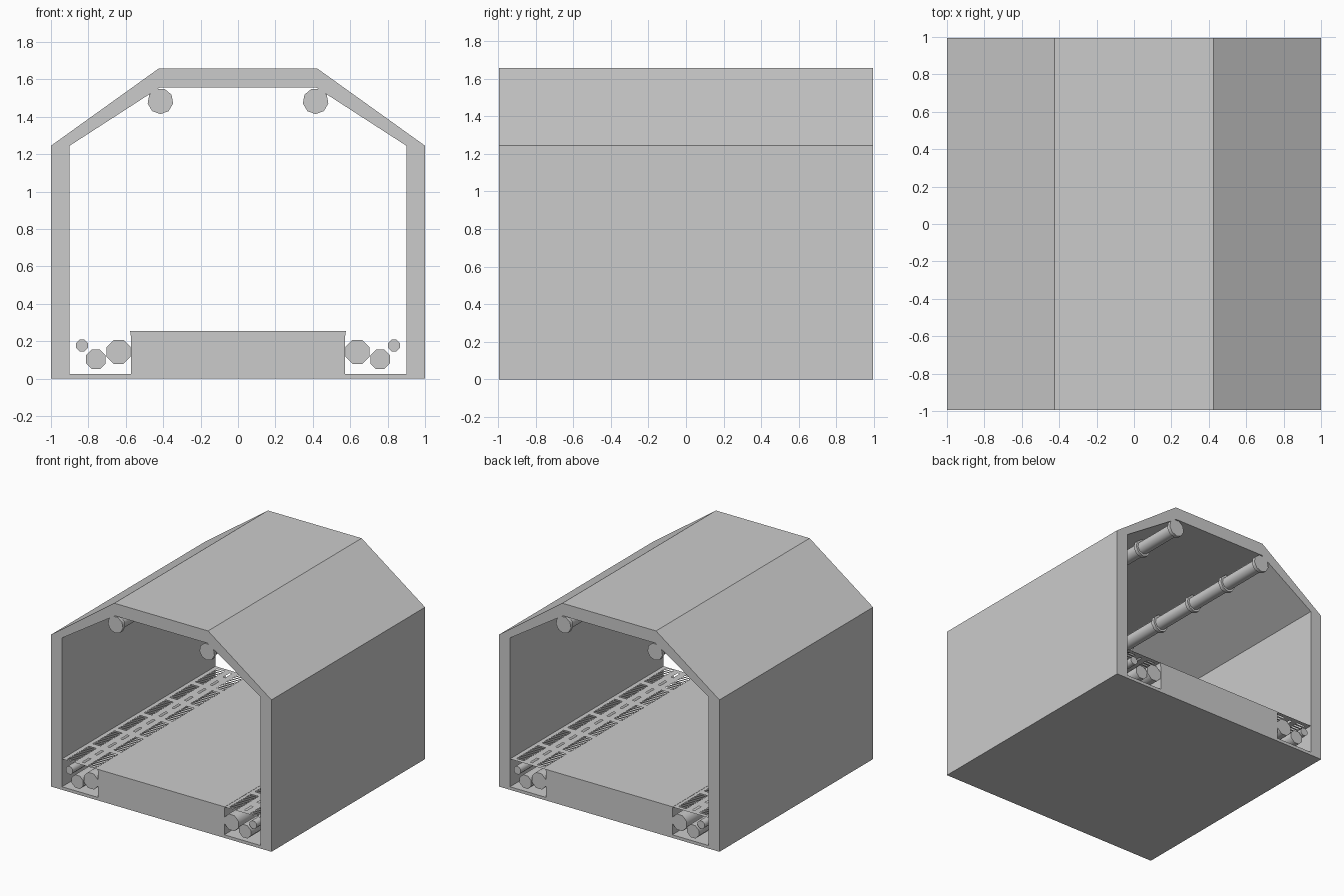
import bpy, bmesh, math

if "Cube" in bpy.data.objects:
    bpy.data.objects.remove(bpy.data.objects["Cube"])

HALF = 0.995  # half length of the corridor


def finish(bm, name):
    me = bpy.data.meshes.new(name)
    bm.to_mesh(me)
    bm.free()
    ob = bpy.data.objects.new(name, me)
    bpy.context.collection.objects.link(ob)
    return ob


def extrude_profile(name, pts):
    """Closed (x, z) outline pushed along the full length."""
    bm = bmesh.new()
    face = bm.faces.new([bm.verts.new((x, -HALF, z)) for x, z in pts])
    out = bmesh.ops.extrude_face_region(bm, geom=[face])
    moved = [v for v in out["geom"] if isinstance(v, bmesh.types.BMVert)]
    bmesh.ops.translate(bm, verts=moved, vec=(0, 2 * HALF, 0))
    bmesh.ops.recalc_face_normals(bm, faces=bm.faces)
    return finish(bm, name)


def pipe(name, x, z, sections, sides):
    """Lathe along y: sections are (y, radius) pairs, capped at both ends."""
    bm = bmesh.new()
    rings = []
    for y, r in sections:
        angles = [2 * math.pi * (i + 0.5) / sides for i in range(sides)]
        rings.append([bm.verts.new((x + r * math.sin(a), y, z + r * math.cos(a))) for a in angles])
    for a, b in zip(rings, rings[1:]):
        for i in range(sides):
            j = (i + 1) % sides
            bm.faces.new((a[i], a[j], b[j], b[i]))
    bm.faces.new(rings[0])
    bm.faces.new(rings[-1])
    bmesh.ops.recalc_face_normals(bm, faces=bm.faces)
    ob = finish(bm, name)
    bpy.ops.object.select_all(action='DESELECT')
    ob.select_set(True)
    bpy.context.view_layer.objects.active = ob
    bpy.ops.object.shade_smooth_by_angle(angle=math.radians(50))


def grate(name, side):
    """Thin walkway sheet over the pipe channel, with rows of slots."""
    bm = bmesh.new()
    panels, slots = 6, 10
    length = 2 * HALF / panels
    pitch = (length - 0.04) / slots

    def quad(x0, x1, y0, y1):
        pts = [(x0, y0), (x1, y0), (x1, y1), (x0, y1)]
        f = bm.faces.new([bm.verts.new((side * x, y, 0.253)) for x, y in pts])
        if side < 0:
            f.normal_flip()

    # solid strips between the slot rows
    for x0, x1 in ((0.57, 0.605), (0.675, 0.725), (0.745, 0.795), (0.865, 0.9)):
        quad(x0, x1, -HALF, HALF)
    for p in range(panels):
        y0 = -HALF + p * length
        # slotted rows: solid bars between the openings
        for x0, x1 in ((0.605, 0.675), (0.795, 0.865)):
            quad(x0, x1, y0, y0 + 0.02)
            quad(x0, x1, y0 + length - 0.02, y0 + length)
            for s in range(slots):
                y = y0 + 0.02 + s * pitch
                quad(x0, x1, y + pitch * 0.5, y + pitch)
        # middle row: two long dashes per panel
        for d in range(2):
            y = y0 + d * length / 2
            quad(0.725, 0.745, y, y + 0.04)
            quad(0.725, 0.745, y + length / 2 - 0.04, y + length / 2)
    bmesh.ops.remove_doubles(bm, verts=bm.verts, dist=0.0001)
    finish(bm, name)


# outer walls, sloped shoulders and roof, ending at the base plate
half = [(1, 0.0), (1, 1.245), (0.425, 1.657)]
inner = [(0.42, 1.555), (0.9, 1.245), (0.9, 0.025)]
outline = half + [(-x, z) for x, z in reversed(half)]
outline += [(-x, z) for x, z in reversed(inner)]
# raised floor slab between the two pipe channels
floor = [(-0.572, 0.025), (-0.572, 0.22), (-0.577, 0.255)]
outline += floor + [(-x, z) for x, z in reversed(floor)]
outline += list(reversed(inner))
# the inner loop is split so the ring stays one simple outline
shell = half + [(-x, z) for x, z in reversed(half)]
shell += [(-x, z) for x, z in reversed(inner)] + inner
walls = [(1, 0), (1, 1.245), (0.425, 1.657), (-0.425, 1.657), (-1, 1.245), (-1, 0),
         (-0.9, 0), (-0.9, 1.245), (-0.42, 1.555), (0.42, 1.555), (0.9, 1.245), (0.9, 0)]
extrude_profile("wall_and_roof_shell", walls)
base = [(-0.9, 0), (-0.9, 0.025)] + floor
extrude_profile("floor_slab", base + [(-x, z) for x, z in reversed(base)])

# ceiling pipes: slim tube with raised collars
collars = []
for i in range(6):
    c = -HALF + 0.015 + i * (2 * HALF - 0.03) / 5
    collars += [(c - 0.015, 0.052), (c - 0.015, 0.069), (c + 0.015, 0.069), (c + 0.015, 0.052)]
collars = collars[1:-1]

for side, label in ((-1, "left"), (1, "right")):
    pipe("ceiling_pipe_" + label, side * 0.415, 1.483, collars, 9)
    # three channel pipes of falling size
    for part, x, z, r in (("large", 0.638, 0.143, 0.069),
                          ("medium", 0.76, 0.103, 0.057),
                          ("small", 0.834, 0.177, 0.034)):
        pipe(f"{part}_channel_pipe_{label}", side * x, z, [(-HALF, r), (HALF, r)], 8)
    grate("walkway_grate_" + label, side)
